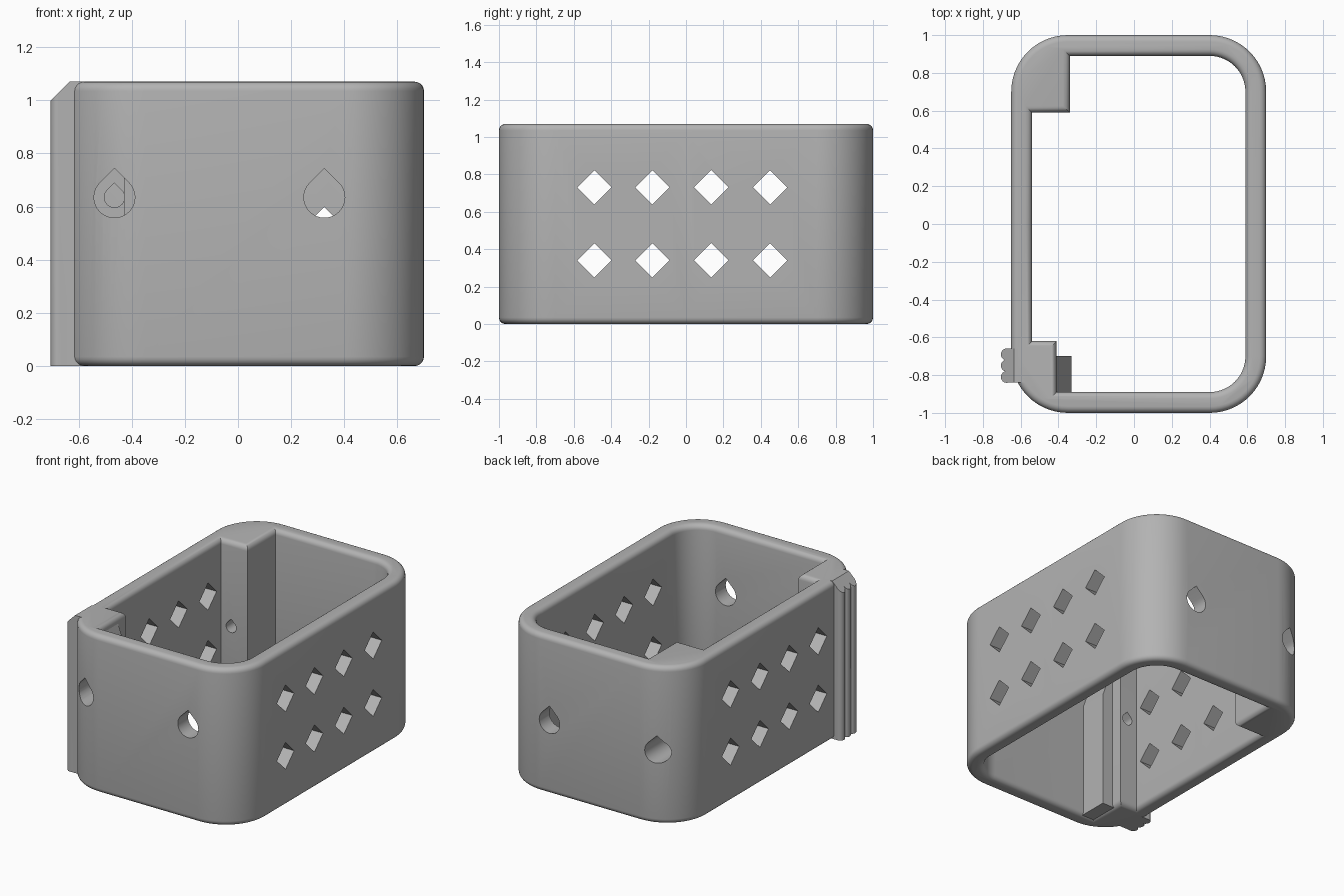
import bpy, bmesh
from math import sin, cos, radians, sqrt
from mathutils import Vector

cube = bpy.data.objects.get("Cube")
if cube:
    bpy.data.objects.remove(cube)

HEIGHT = 1.07
grey = bpy.data.materials.new("plain grey")
grey.use_nodes = True
grey.diffuse_color = (0.45, 0.45, 0.45, 1)
grey.node_tree.nodes["Principled BSDF"].inputs["Base Color"].default_value = grey.diffuse_color


def arc(cx, cy, r, a, b, n=14):
    steps = [radians(a + (b - a) * i / n) for i in range(n + 1)]
    return [(cx + r * cos(t), cy + r * sin(t)) for t in steps]


def prism(bm, points, direction):
    """Extrude a closed loop of 3D points along a direction."""
    face = bm.faces.new([bm.verts.new(p) for p in points])
    moved = bmesh.ops.extrude_face_region(bm, geom=[face], use_keep_orig=True)["geom"]
    verts = [v for v in moved if isinstance(v, bmesh.types.BMVert)]
    bmesh.ops.translate(bm, verts=verts, vec=direction)


def finish(bm, name):
    bmesh.ops.recalc_face_normals(bm, faces=bm.faces[:])
    mesh = bpy.data.meshes.new(name)
    bm.to_mesh(mesh)
    bm.free()
    mesh.materials.append(grey)
    obj = bpy.data.objects.new(name, mesh)
    bpy.context.collection.objects.link(obj)
    return obj


def smooth(obj):
    bpy.ops.object.select_all(action="DESELECT")
    obj.select_set(True)
    bpy.context.view_layer.objects.active = obj
    bpy.ops.object.shade_smooth_by_angle(angle=radians(32))


def half_plan(side, notch):
    """Half of the wall outline, with a corner block cut from the opening."""
    loop = [(0.70, 0)] + arc(0.40, -0.70, 0.30, 0, -90) + arc(-0.35, -0.70, 0.30, -90, -180)
    loop += [(-0.65, 0), (-0.54, 0)] + notch
    loop += arc(0.40, -0.70, 0.19, -90, 0) + [(0.59, 0)]
    return [(x, -side * y, 0) for x, y in loop]


# Wall ring with two solid corner blocks and rounded rims
bm = bmesh.new()
front = half_plan(1 * -1 * -1, [(-0.54, -0.59), (-0.34, -0.59), (-0.34, -0.89)])
rear = half_plan(-1, [(-0.54, -0.62), (-0.41, -0.62), (-0.41, -0.89)])
for loop in (front, rear):
    bm.faces.new([bm.verts.new(p) for p in loop])
bmesh.ops.remove_doubles(bm, verts=bm.verts[:], dist=1e-4)
bmesh.ops.recalc_face_normals(bm, faces=bm.faces[:])
moved = bmesh.ops.extrude_face_region(bm, geom=bm.faces[:], use_keep_orig=True)["geom"]
bmesh.ops.translate(bm, verts=[v for v in moved if isinstance(v, bmesh.types.BMVert)],
                    vec=(0, 0, HEIGHT))
bmesh.ops.recalc_face_normals(bm, faces=bm.faces[:])
rims = [e for e in bm.edges if len(e.link_faces) == 2 and e.calc_face_angle(0) > 1
        and abs(e.verts[0].co.z - e.verts[1].co.z) < 1e-4]
bmesh.ops.bevel(bm, geom=rims, offset=0.035, offset_type="OFFSET", segments=5,
                profile=0.5, affect="EDGES", clamp_overlap=True)
body = finish(bm, "wall_frame")


# Hole cutters: diamonds through the sides, teardrops through the ends
def teardrop(x, z, r, y):
    ring = arc(x, z, r, 135, 405, 24) + [(x, z + r * sqrt(2))]
    return [(px, y, pz) for px, pz in ring]


wide, narrow = bmesh.new(), bmesh.new()
for y in (-0.49, -0.18, 0.135, 0.45):
    for z in (0.34, 0.73):
        d = 0.092
        ring = [(y - d, z), (y, z - d), (y + d, z), (y, z + d)]
        for x in (-0.8, 0.5):
            prism(wide, [(x, py, pz) for py, pz in ring], (0.3, 0, 0))
for side, z in ((-1, 0.635), (1, 0.49)):
    prism(wide, teardrop(0.325, z, 0.077, side * 1.1), (0, -side * 0.3, 0))
    prism(wide, teardrop(-0.465, z, 0.077, side * 1.1), (0, -side * 0.35, 0))
    prism(narrow, teardrop(-0.465, z, 0.038, side * 0.9), (0, -side * 0.4, 0))

cutters = [finish(wide, "wide_hole_cutter"), finish(narrow, "screw_hole_cutter")]
for cutter in cutters:
    cutter.hide_render = True
    mod = body.modifiers.new("holes", "BOOLEAN")
    mod.operation, mod.solver, mod.object = "DIFFERENCE", "EXACT", cutter
graph = bpy.context.evaluated_depsgraph_get()
cut_mesh = bpy.data.meshes.new_from_object(body.evaluated_get(graph))
body.modifiers.clear()
body.data = cut_mesh
for cutter in cutters:
    bpy.data.objects.remove(cutter)
smooth(body)

# Sloped step beside the front corner block
bm = bmesh.new()
step = [(-0.43, 0.01), (-0.33, 0.01), (-0.33, 0.80), (-0.41, 1.02), (-0.43, 1.02)]
prism(bm, [(x, -0.92, z) for x, z in step], (0, 0.22, 0))
finish(bm, "sloped_step")

# Scalloped grip rib on the outer wall, with its top corner cut off
bm = bmesh.new()
plan = [(-0.57, -0.84)]
for i in range(3):
    plan += arc(-0.674, -0.81 + 0.06 * i, 0.031, 285, 75, 12)
plan.append((-0.57, -0.66))
prism(bm, [(x, y, 0) for x, y in plan], (0, 0, HEIGHT))
bmesh.ops.bisect_plane(bm, geom=bm.verts[:] + bm.edges[:] + bm.faces[:],
                       plane_co=Vector((-0.705, 0, 1.0)), plane_no=Vector((-1, 0, 1)),
                       clear_outer=True)
bmesh.ops.holes_fill(bm, edges=[e for e in bm.edges if e.is_boundary], sides=0)
smooth(finish(bm, "grip_rib"))
